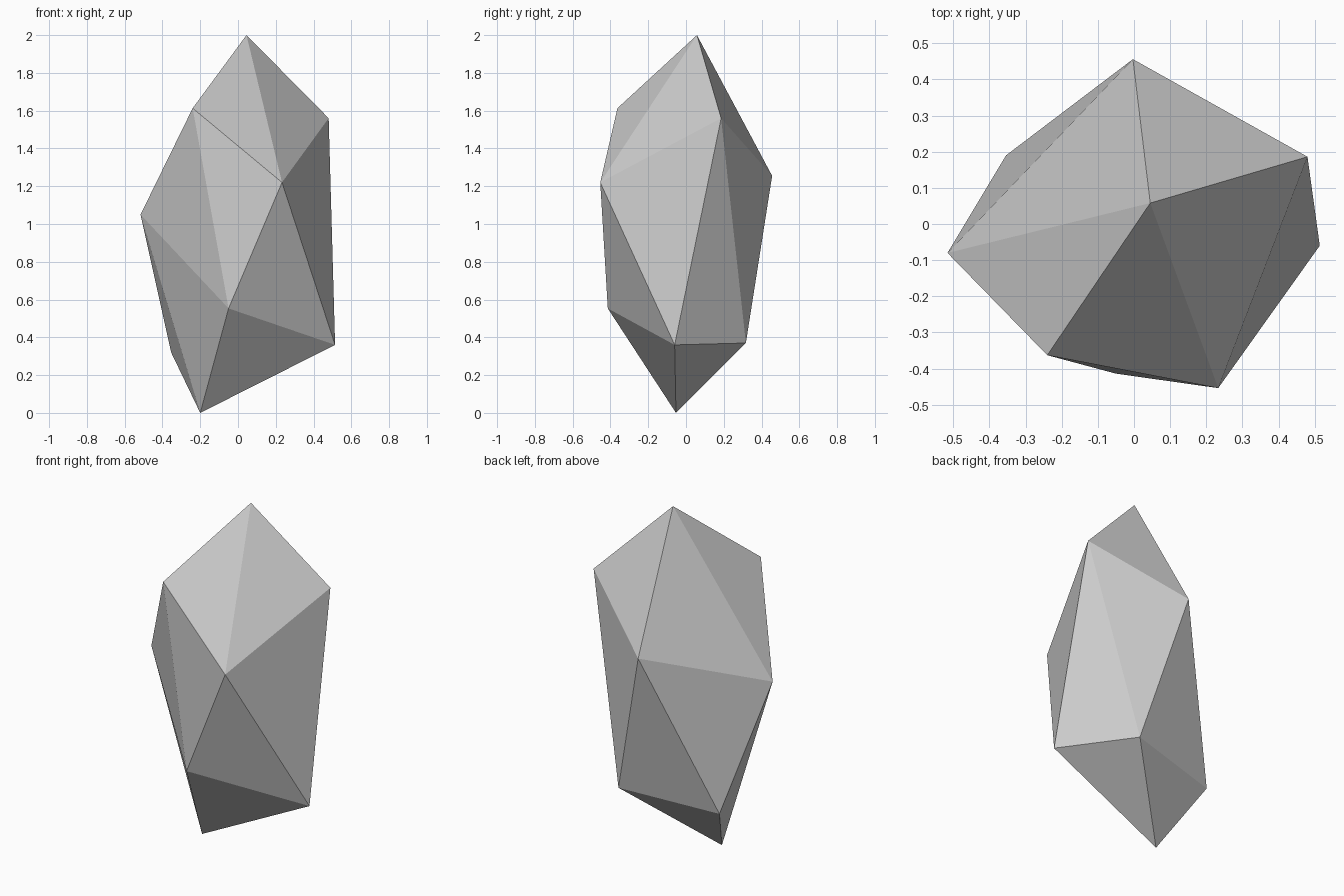
import bpy
import bmesh

# Remove the default cube if present
cube = bpy.data.objects.get("Cube")
if cube:
    bpy.data.objects.remove(cube, do_unlink=True)

# Plain grey stone material
stone = bpy.data.materials.new("stone_grey")
stone.use_nodes = True
grey = (0.6, 0.6, 0.6, 1.0)
stone.diffuse_color = grey
stone.node_tree.nodes["Principled BSDF"].inputs["Base Color"].default_value = grey

# Corners of the faceted rock: tip, upper ring, lower ring, base point
corners = {
    "tip": (0.045, 0.058, 2.0),
    "upper_front_right": (-0.24, -0.363, 1.613),
    "upper_front_left": (0.233, -0.454, 1.22),
    "upper_left": (0.48, 0.186, 1.56),
    "upper_back": (-0.003, 0.456, 1.255),
    "upper_right": (-0.516, -0.08, 1.05),
    "lower_front": (-0.05, -0.414, 0.553),
    "lower_left": (0.514, -0.06, 0.36),
    "lower_back": (0.224, 0.317, 0.37),
    "lower_right": (-0.354, 0.19, 0.32),
    "base": (-0.2, -0.053, 0.0),
}

bm = bmesh.new()
v = {name: bm.verts.new(co) for name, co in corners.items()}


def fan(centre, ring):
    """Triangles from a centre corner to each neighbouring pair of a closed ring."""
    for a, b in zip(ring, ring[1:] + ring[:1]):
        bm.faces.new((v[centre], v[a], v[b]))


def strip(path):
    """Zigzag band of triangles along a list of corners."""
    for trio in zip(path, path[1:], path[2:]):
        bm.faces.new([v[name] for name in trio])


# Pointed cap and pointed underside
fan("tip", ["upper_front_right", "upper_front_left", "upper_left",
            "upper_back", "upper_right"])
fan("base", ["lower_front", "lower_left", "lower_back",
             "lower_right", "upper_right"])

# Long side facets between them
strip(["upper_right", "lower_right", "upper_back", "lower_back", "upper_left",
       "lower_left", "upper_front_left", "lower_front", "upper_front_right",
       "upper_right"])

bmesh.ops.recalc_face_normals(bm, faces=bm.faces)
mesh = bpy.data.meshes.new("rock")
bm.to_mesh(mesh)
bm.free()
mesh.materials.append(stone)
rock = bpy.data.objects.new("rock", mesh)
bpy.context.collection.objects.link(rock)
